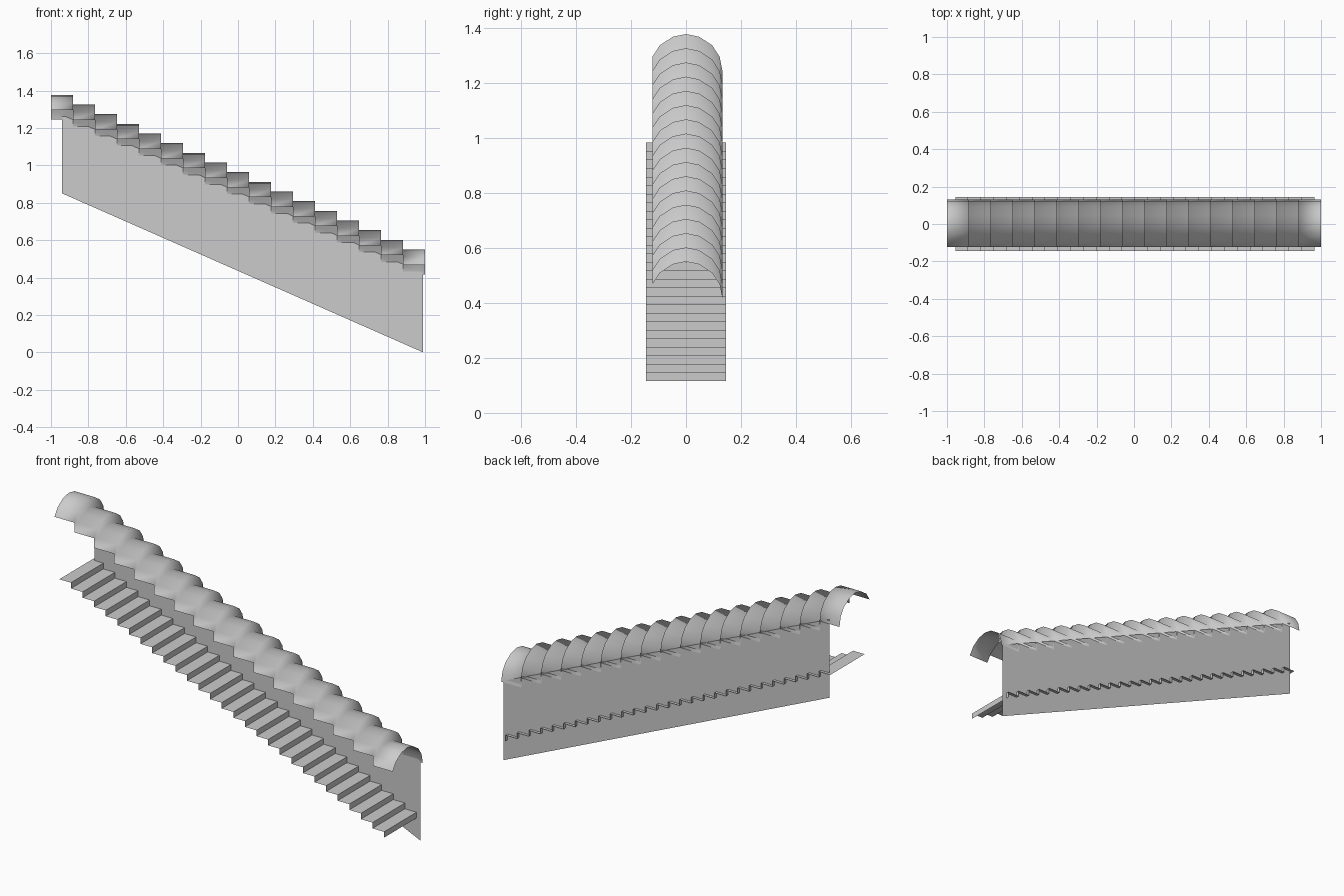
import bpy

if "Cube" in bpy.data.objects:
    bpy.data.objects.remove(bpy.data.objects["Cube"])


def sheet(name, rows, smooth=False):
    """Open surface lofted through rows of points."""
    n = len(rows[0])
    verts = [p for row in rows for p in row]
    faces = [(i * n + j, i * n + j + 1, (i + 1) * n + j + 1, (i + 1) * n + j)
             for i in range(len(rows) - 1) for j in range(n - 1)]
    mesh = bpy.data.meshes.new(name)
    mesh.from_pydata(verts, [], faces)
    if smooth:
        mesh.shade_smooth()
    obj = bpy.data.objects.new(name, mesh)
    bpy.context.collection.objects.link(obj)
    return obj


# Stepped vaulted roof: one arch profile swept along a descending stair path
COUNT, TOP, DROP = 17, 1.377, 0.0517
PITCH = 2 / COUNT
profile = [(-0.122, -0.082), (-0.095, -0.041), (-0.048, -0.010), (0, 0),
           (0.048, -0.010), (0.095, -0.041), (0.122, -0.082), (0.132, -0.132)]
rows = []
for i in range(COUNT):
    for x in (-1 + i * PITCH, -1 + (i + 1) * PITCH):
        rows.append([(x, y, TOP - i * DROP + z) for y, z in profile])
sheet("vaulted_roof", rows, smooth=True)

# Single sloping side wall, open on the other side
WALL_Y = 0.129
sheet("side_wall", [[(-0.94, WALL_Y, 0.85), (0.99, WALL_Y, 0.0)],
                    [(-0.94, WALL_Y, 1.269), (0.99, WALL_Y, 0.424)]])

# Folded sheet of steps passing through the wall
STEPS = 28
run, rise = 1.92 / STEPS, 0.867 / STEPS
path = [(0.965, 0.115)]
for i in range(STEPS):
    x, z = path[-1]
    path += [(x, z + rise), (x - run, z + rise)]
sheet("stairs", [[(x, -0.145, z), (x, 0.145, z)] for x, z in path])
